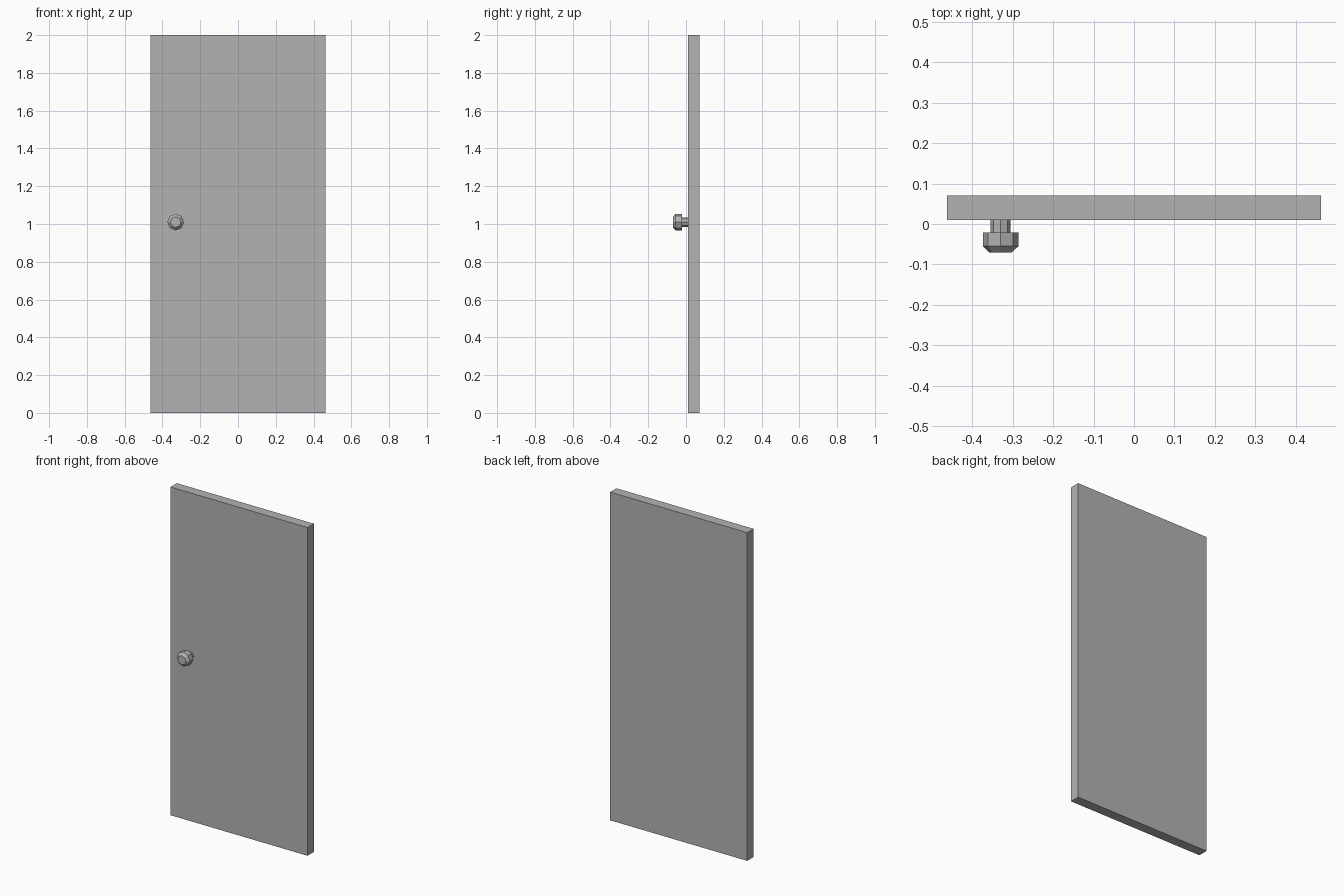
import bpy, bmesh, math
from mathutils import Matrix

cube = bpy.data.objects.get("Cube")
if cube:
    bpy.data.objects.remove(cube, do_unlink=True)

grey = bpy.data.materials.new("plain_grey")
grey.use_nodes = True
colour = (0.45, 0.45, 0.45, 1)
grey.diffuse_color = colour
grey.node_tree.nodes["Principled BSDF"].inputs["Base Color"].default_value = colour


def finish(name, bm):
    bmesh.ops.recalc_face_normals(bm, faces=bm.faces)
    mesh = bpy.data.meshes.new(name)
    bm.to_mesh(mesh)
    bm.free()
    mesh.materials.append(grey)
    obj = bpy.data.objects.new(name, mesh)
    bpy.context.collection.objects.link(obj)
    return obj


def turned(name, profile, location, sides=8):
    """Faceted solid along y from (y, radius) pairs, capped at both ends."""
    bm = bmesh.new()
    rings = []
    for y, r in profile:
        angles = [math.tau * i / sides for i in range(sides)]
        rings.append([bm.verts.new((r * math.cos(a), y, r * math.sin(a))) for a in angles])
    for a, b in zip(rings, rings[1:]):
        for i in range(sides):
            j = (i + 1) % sides
            bm.faces.new((a[i], a[j], b[j], b[i]))
    bm.faces.new(rings[0])
    bm.faces.new(rings[-1])
    finish(name, bm).location = location


# Door slab
bm = bmesh.new()
bmesh.ops.create_cube(bm, size=1, matrix=Matrix.Diagonal((0.924, 0.061, 2, 1)))
finish("door_panel", bm).location = (0, 0.0405, 1)

# Knob: neck, flange, wide grip and chamfered front
turned("door_knob",
       [(0.01, 0.025), (-0.021, 0.025), (-0.021, 0.044), (-0.055, 0.044), (-0.07, 0.028)],
       (-0.33, 0, 1.01))
